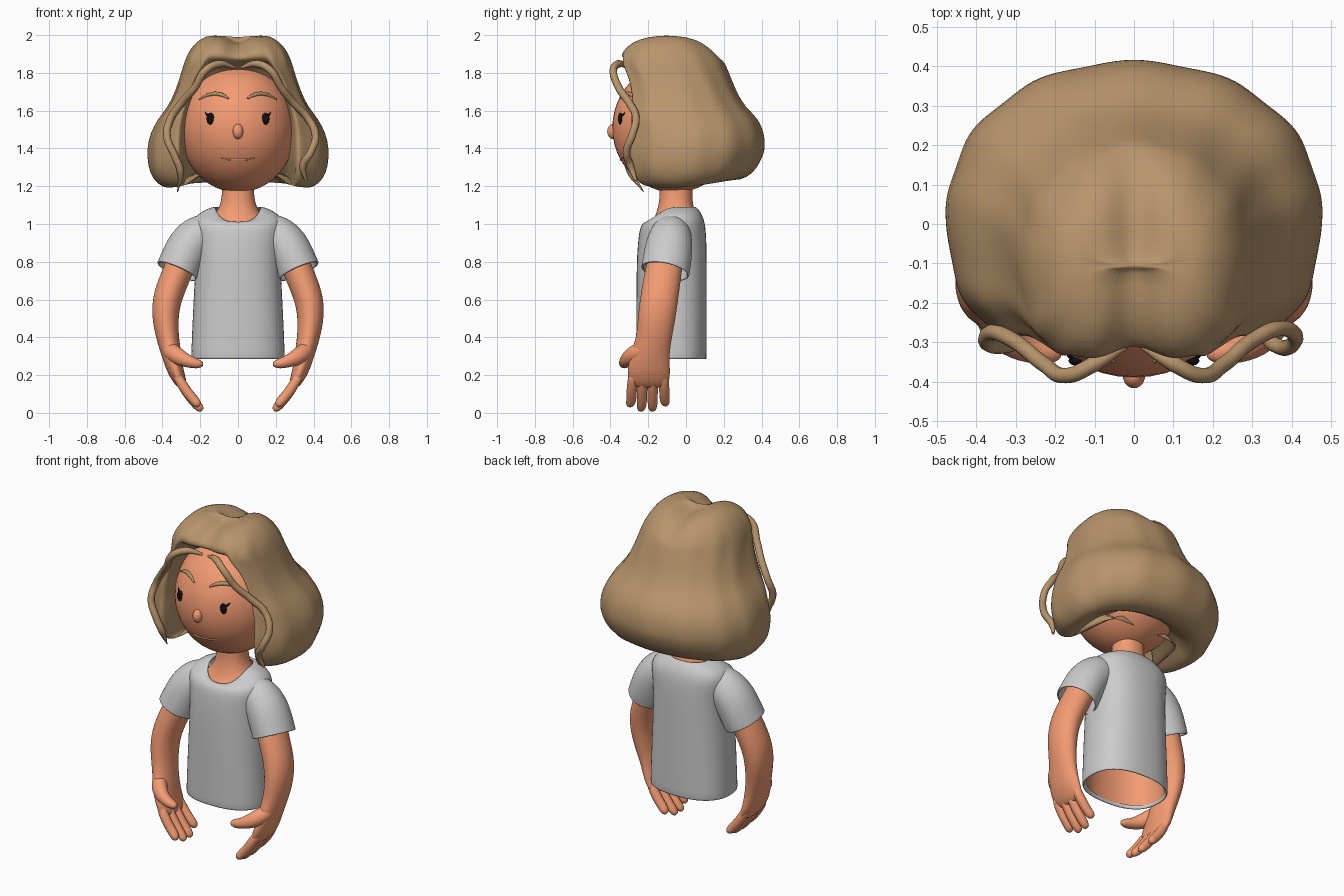
import bpy, bmesh, math
from mathutils import Vector

if "Cube" in bpy.data.objects:
    bpy.data.objects.remove(bpy.data.objects["Cube"])


def material(name, color):
    m = bpy.data.materials.new(name)
    m.diffuse_color = (*color, 1)
    m.use_nodes = True
    m.node_tree.nodes["Principled BSDF"].inputs["Base Color"].default_value = m.diffuse_color
    return m


SKIN = material("skin", (0.9, 0.33, 0.17))
HAIR = material("hair", (0.48, 0.3, 0.15))
BLACK = material("black", (0.005, 0.005, 0.005))


def loft(name, rings, mat=None, cap=(True, True), mirror=False, thick=0, levels=2):
    """Skin a list of equal-length point rings, then smooth it."""
    bm = bmesh.new()
    rows = [[bm.verts.new(p) for p in r] for r in rings]
    n = len(rows[0])
    for a, b in zip(rows, rows[1:]):
        for i in range(n):
            bm.faces.new((a[i], a[(i + 1) % n], b[(i + 1) % n], b[i]))
    for end, on in ((0, cap[0]), (-1, cap[1])):
        if on:
            c = sum((v.co for v in rows[end]), Vector()) / n
            cv = bm.verts.new(c)
            for i in range(n):
                bm.faces.new((rows[end][i], rows[end][(i + 1) % n], cv))
    bmesh.ops.recalc_face_normals(bm, faces=bm.faces)
    me = bpy.data.meshes.new(name)
    bm.to_mesh(me)
    bm.free()
    for p in me.polygons:
        p.use_smooth = True
    ob = bpy.data.objects.new(name, me)
    bpy.context.collection.objects.link(ob)
    if mat:
        me.materials.append(mat)
    if mirror:
        ob.modifiers.new("mirror", 'MIRROR')
    if thick:
        s = ob.modifiers.new("thickness", 'SOLIDIFY')
        s.thickness = thick
    if levels:
        s = ob.modifiers.new("smooth", 'SUBSURF')
        s.levels = s.render_levels = levels
    return ob


def tube(path, n=16):
    """Rings along a path of (x, y, z, radius across, radius along y)."""
    pts = [Vector(p[:3]) for p in path]
    rings = []
    for i, p in enumerate(path):
        t = (pts[min(i + 1, len(pts) - 1)] - pts[max(i - 1, 0)]).normalized()
        b = (Vector((0, 1, 0)) - t * t.y).normalized()
        a = t.cross(b)
        rings.append([pts[i] + a * p[3] * math.cos(k * math.tau / n) + b * p[4] * math.sin(k * math.tau / n)
                      for k in range(n)])
    return rings


def oval(t, w, front, back, nf, nb):
    """Point on a superellipse with its own front and back roundness; t = 0 is the front."""
    s, c = math.sin(t), -math.cos(t)
    e = 2 / (nf if c < 0 else nb)
    f = lambda v: math.copysign(abs(v) ** e, v)
    return w * f(s), (front + back) / 2 + (back - front) / 2 * f(c)


def trunk(rows, n=32, e=2.4):
    """Horizontal rings (z, half width, front, back, dip at the front)."""
    rings = []
    for z, w, f, b, dip in rows:
        ring = []
        for k in range(n):
            t = k * math.tau / n
            x, y = oval(t, w, f, b, e, e)
            ring.append((x, y, z - dip * max(0, math.cos(t)) ** 1.3))
        rings.append(ring)
    return rings


def ball(name, loc, scale, mat):
    bpy.ops.mesh.primitive_uv_sphere_add(segments=48, ring_count=24, radius=1, location=loc)
    ob = bpy.context.object
    ob.name = name
    ob.scale = scale
    ob.data.materials.append(mat)
    bpy.ops.object.shade_smooth()
    return ob


def strand(name, pts, r, mat, taper=(0.4, 0.4)):
    cu = bpy.data.curves.new(name, 'CURVE')
    cu.dimensions = '3D'
    cu.bevel_depth = r
    cu.bevel_resolution = 3
    cu.use_fill_caps = True
    sp = cu.splines.new('BEZIER')
    sp.bezier_points.add(len(pts) - 1)
    for i, (bp, p) in enumerate(zip(sp.bezier_points, pts)):
        bp.co = p
        bp.handle_left_type = bp.handle_right_type = 'AUTO'
        bp.radius = taper[0] if i == 0 else taper[1] if i == len(pts) - 1 else 1
    cu.materials.append(mat)
    ob = bpy.data.objects.new(name, cu)
    bpy.context.collection.objects.link(ob)


# Head and face
HC, HR = (0, -0.06, 1.51), (0.308, 0.33, 0.343)


def on_face(x, z, out=0.0):
    q = max(0, 1 - (x / HR[0]) ** 2 - ((z - HC[2]) / HR[2]) ** 2)
    return (x, HC[1] - HR[1] * math.sqrt(q) - out, z)


ball("head", HC, HR, SKIN)
ball("nose", (0, -0.385, 1.49), (0.028, 0.032, 0.04), SKIN)
strand("mouth", [on_face(x, z) for x, z in ((-.09, 1.35), (-.05, 1.342), (0, 1.34), (.05, 1.342), (.09, 1.35))], 0.005, SKIN)
for side, s in (("left", 1), ("right", -1)):
    ball(side + "_eye", on_face(s * .145, 1.557), (0.021, 0.012, 0.031), BLACK)
    strand(side + "_eyelash", [on_face(s * x, z, .003) for x, z in ((.148, 1.57), (.163, 1.578), (.174, 1.59))], 0.006, BLACK)
    strand(side + "_eyebrow", [on_face(s * x, z) for x, z in ((.05, 1.665), (.09, 1.685), (.14, 1.688), (.205, 1.66))], 0.011, HAIR)

# Body inside the shirt, with the neck
loft("body_and_neck", trunk([
    (.30, .236, -.248, .097, 0), (.6, .22, -.245, .097, 0), (.9, .2, -.24, .095, 0), (.99, .165, -.222, .085, .02),
    (1.05, .125, -.185, .06, .05), (1.085, .1, -.155, .04, .03), (1.13, .088, -.14, .034, 0),
    (1.18, .084, -.14, .034, 0), (1.26, .09, -.14, .034, 0)], e=2.2), SKIN, cap=(False, True), levels=1)

# Shirt and sleeves
loft("shirt", trunk([
    (.285, .249, -.265, .11, 0), (.30, .249, -.265, .11, 0), (.5, .241, -.264, .11, 0), (.7, .23, -.263, .11, 0),
    (.85, .225, -.26, .11, 0), (.95, .235, -.25, .107, 0), (1.01, .245, -.24, .1, .02), (1.05, .22, -.222, .085, .04),
    (1.08, .165, -.207, .065, .068), (1.091, .13, -.198, .052, .082), (1.089, .117, -.19, .045, .083)]),
    cap=(False, False), thick=0.012, levels=1)
loft("sleeve", tube([
    (.12, -.075, .97, .09, .09), (.2, -.08, .945, .115, .112), (.26, -.09, .885, .119, .126),
    (.295, -.1, .81, .117, .13), (.318, -.108, .757, .117, .13), (.322, -.11, .748, .117, .13)], 24),
    cap=(True, False), mirror=True, thick=0.012)

# Arms and hands
loft("arm", tube([
    (.26, -.09, .9, .08, .09), (.318, -.12, .75, .08, .1), (.374, -.14, .62, .08, .102), (.388, -.155, .51, .073, .102),
    (.372, -.17, .39, .06, .094), (.352, -.19, .31, .054, .104), (.334, -.197, .23, .045, .116),
    (.308, -.197, .17, .036, .112), (.29, -.198, .14, .022, .098)]), SKIN, mirror=True)
for name, y0, y1, tip in (("index", -.28, -.297, .035), ("middle", -.228, -.238, .012),
                          ("ring", -.175, -.178, .012), ("little", -.12, -.108, .04)):
    ym, dx = (y0 + y1) / 2, tip * .6
    loft(name + "_finger", tube([
        (.325, y0, .2, .029, .029), (.275, ym, .115, .029, .029), (.225 + dx / 3, ym, .045 + tip * .6, .028, .028),
        (.193 + dx, y1, tip + .011, .024, .025), (.182 + dx, y1, tip + .002, .012, .012)], 10), SKIN, mirror=True)
loft("thumb", tube([
    (.375, -.22, .345, .045, .045), (.325, -.295, .3, .05, .045), (.265, -.322, .272, .034, .035),
    (.21, -.328, .258, .027, .03), (.185, -.328, .258, .013, .015)], 12), SKIN, mirror=True)

# Hair: rings of (z, half width, front, back, half width of face opening, depth of opening)
rows = [
    (1.999, .13, -.115, -.095, .07, None), (1.995, .17, -.22, .03, .1, None), (1.965, .22, -.305, .105, .14, None),
    (1.915, .258, -.345, .16, .165, None), (1.87, .277, -.362, .195, .17, None), (1.845, .286, -.362, .208, .17, -.22),
    (1.79, .302, -.355, .23, .215, -.18), (1.7, .332, -.345, .265, .25, -.12), (1.62, .37, -.345, .31, .275, -.1),
    (1.56, .42, -.345, .38, .29, -.1), (1.48, .462, -.35, .412, .3, -.1), (1.4, .479, -.36, .417, .3, -.1),
    (1.3, .474, -.36, .404, .3, -.02), (1.235, .45, -.335, .372, .3, .05), (1.195, .405, -.3, .32, .295, .1),
    (1.19, .36, -.25, .25, .27, .1), (1.215, .31, -.17, .19, .23, .1), (1.27, .22, -.08, .14, .15, .08)]
hair = []
for z, w, f, b, xh, yn in rows:
    ef, eb = (3 if 1.5 < z < 1.95 else 2.6), 2.1
    t0 = math.asin((xh / w) ** (ef / 2))
    ring = []
    for k in range(57):
        t = t0 + (math.tau - 2 * t0) * k / 56
        x, y = oval(t, w, f, b, ef, eb)
        wave = 1 + (.01 * math.cos(k * math.tau / 5.6) if 1.22 < z < 1.94 else 0)
        ring.append([x * wave, y * wave, z])
    for k in range(-4, 5):
        u = k / 5
        x, y = oval(t0 * u, w, f, b, ef, eb)
        ring.append([x, y, z] if yn is None else [xh * .92 * u / .8, yn, z])
    for p in ring:
        part = math.exp(-(p[0] / .06) ** 2)
        if z > 1.85:  # centre parting
            p[2] -= .04 * part * min(1, (z - 1.85) / .1)
            p[1] += .05 * part * min(1, max(0, (-.12 - p[1]) / .15))
        if z < 1.32:  # hem rises toward the back and centre
            p[2] += .15 * max(0, p[1]) + .05 * max(0, 1 - (p[0] / .33) ** 2) * max(0, min(1, .5 - 2 * p[1]))
    hair.append(ring)
loft("hair", hair, HAIR, levels=1)

# Loose front locks
strand("left_lock", [
    (.02, -.31, 1.83), (.1, -.355, 1.848), (.17, -.385, 1.815), (.23, -.355, 1.72), (.295, -.3, 1.64), (.37, -.265, 1.56),
    (.41, -.285, 1.47), (.385, -.315, 1.38), (.345, -.295, 1.31), (.36, -.265, 1.23)], 0.02, HAIR)
strand("right_lock", [
    (-.02, -.31, 1.83), (-.1, -.355, 1.848), (-.17, -.385, 1.815), (-.23, -.355, 1.72), (-.3, -.3, 1.64),
    (-.36, -.275, 1.55), (-.375, -.3, 1.46), (-.335, -.31, 1.36), (-.305, -.295, 1.28), (-.32, -.225, 1.17)],
    0.02, HAIR, (.4, .1))
